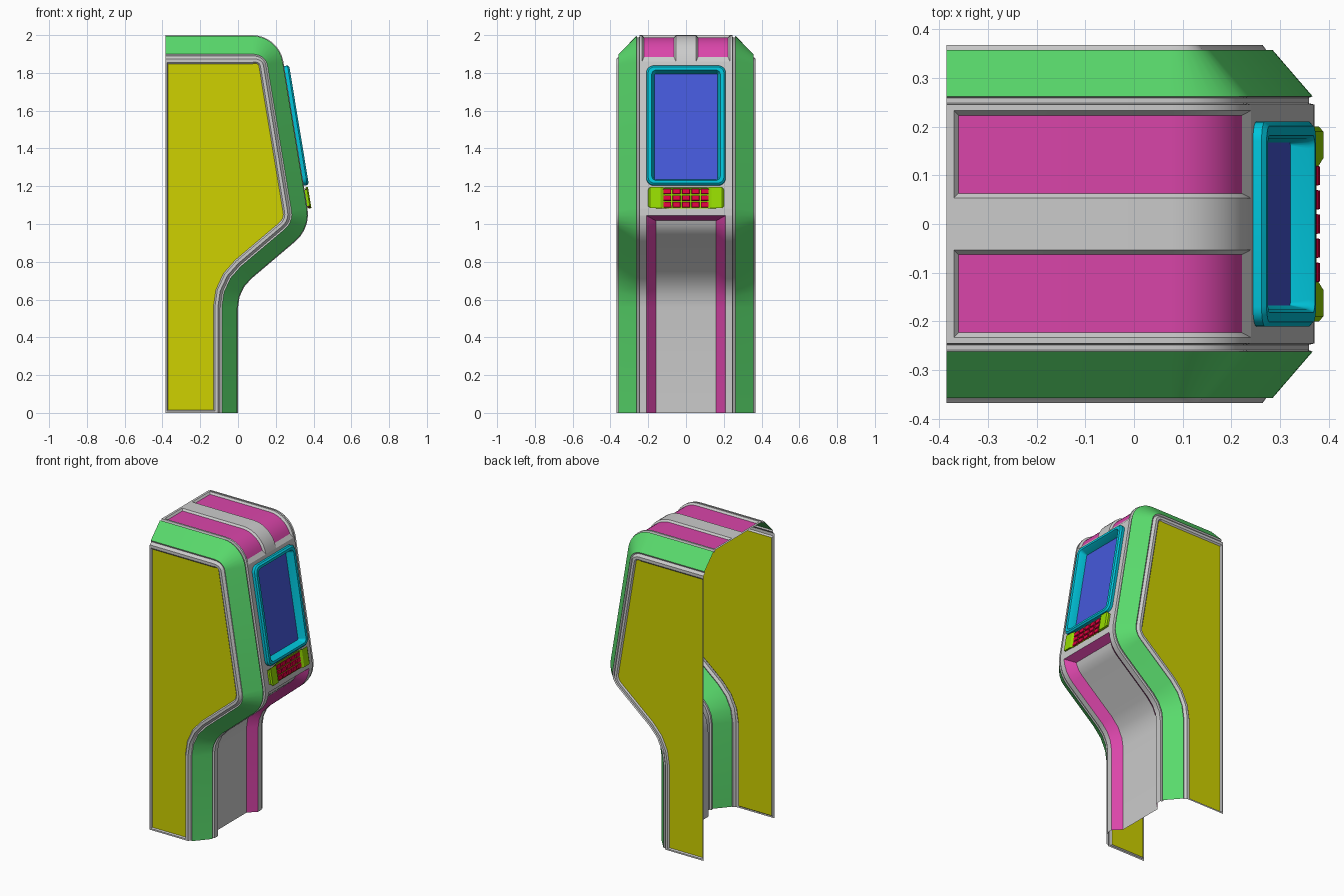
import bpy, bmesh, math
from mathutils import Vector

if "Cube" in bpy.data.objects:
    bpy.data.objects.remove(bpy.data.objects["Cube"])

COL = {'green': (0.1, 0.7, 0.15, 1), 'yellow': (0.62, 0.64, 0.0, 1), 'pink': (0.7, 0.06, 0.4, 1),
       'cyan': (0.0, 0.55, 0.7, 1), 'blue': (0.06, 0.1, 0.7, 1), 'lime': (0.3, 0.7, 0.0, 1),
       'red': (0.75, 0.0, 0.05, 1)}


def build(name, faces, color=None):
    """Weld a list of polygons into one object facing away from the body core."""
    bm = bmesh.new()
    for f in faces:
        bm.faces.new([bm.verts.new(p) for p in f])
    bmesh.ops.remove_doubles(bm, verts=bm.verts, dist=1e-5)
    bmesh.ops.recalc_face_normals(bm, faces=bm.faces)
    core = Vector((-0.2, 0, 0.9))
    if sum(f.normal.dot(f.calc_center_median() - core) * f.calc_area() for f in bm.faces) < 0:
        bmesh.ops.reverse_faces(bm, faces=bm.faces)
    me = bpy.data.meshes.new(name)
    bm.to_mesh(me)
    bm.free()
    ob = bpy.data.objects.new(name, me)
    bpy.context.collection.objects.link(ob)
    if color:
        mat = bpy.data.materials.get(color) or bpy.data.materials.new(color)
        mat.diffuse_color = COL[color]
        mat.use_nodes = True
        mat.node_tree.nodes["Principled BSDF"].inputs["Base Color"].default_value = mat.diffuse_color
        me.materials.append(mat)
    bpy.ops.object.select_all(action='DESELECT')
    ob.select_set(True)
    bpy.context.view_layer.objects.active = ob
    bpy.ops.object.shade_smooth_by_angle(angle=math.radians(25))
    return ob


def bridge(a, b, closed=True):
    n = len(a)
    return [[a[i], a[(i + 1) % n], b[(i + 1) % n], b[i]] for i in range(n if closed else n - 1)]


# Side profile: stations of (point, outward normal) along a filleted polyline
CORNERS = [(-0.385, 2.0), (0.217, 2.0), (0.386, 0.977), (0.0, 0.65), (0.0, 0.0)]
FILLETS = {1: (0.168, 8), 2: (0.19, 5), 3: (0.2, 3)}
C = [Vector(c) for c in CORNERS]
D = [(C[i + 1] - C[i]).normalized() for i in range(4)]
N = [Vector((-d.y, d.x)) for d in D]
ST = [(Vector((x, 2.0)), N[0]) for x in (-0.385, -0.37, -0.36)]
for i, (r, seg) in FILLETS.items():
    turn = D[i - 1].angle_signed(D[i])
    side = 1 if D[i - 1].x * D[i].y - D[i - 1].y * D[i].x < 0 else -1
    start = C[i] - D[i - 1] * r * math.tan(abs(turn) / 2)
    centre = start - N[i - 1] * r * side
    a0 = math.atan2(N[i - 1].y, N[i - 1].x)
    for k in range(seg + 1):
        a = a0 - side * abs(turn) * k / seg
        n = Vector((math.cos(a), math.sin(a)))
        ST.append((centre + n * r * side, n))
ST.append((C[4], N[3]))
LAST = len(ST) - 1
TOP_END, FRONT_END, RECESS = 11, 12, 13


def at(i, y, d=0.0):
    p, n = ST[i]
    if d > 0.05:  # the chamfer is a little deeper on the roof
        d *= 1 + 0.17 * max(0, n.y) ** 2
    q = p - n * d
    return Vector((q.x, y, q.y))


def sweep(section, i0=0, i1=LAST):
    """Sheet along the profile from (y, inset) section points."""
    faces = []
    for a, b in zip(section, section[1:]):
        faces += bridge([at(i, *a) for i in range(i0, i1 + 1)],
                        [at(i, *b) for i in range(i0, i1 + 1)], False)
    return faces


FN = Vector((N[1].x, 0, N[1].y))


def front(y, z, h=0.0):
    """Point on the sloped front at height z, raised by h."""
    t = (z - C[1].y) / (C[2].y - C[1].y)
    return Vector((C[1].x + (C[2].x - C[1].x) * t, y, z)) + FN * h


def front_rect(y0, y1, z0, z1, h=0.0):
    return [front(y0, z0, h), front(y1, z0, h), front(y1, z1, h), front(y0, z1, h)]


def rounded(hy, z0, z1, r, h, seg=5):
    pts = []
    for q, (y, z) in enumerate([(hy - r, z1 - r), (r - hy, z1 - r), (r - hy, z0 + r), (hy - r, z0 + r)]):
        for k in range(seg + 1):
            a = math.pi / 2 * (q + k / seg)
            pts.append(front(y + r * math.cos(a), z + r * math.sin(a), h))
    return pts


# Side loop: profile inset by d, closed along the back and the floor
def side_loop(y, d, back, floor):
    pts = [at(i, y, d) for i in range(3, LAST + 1)]
    pts.insert(0, Vector((back, y, pts[0].z)))
    pts[-1].z = floor
    return pts + [Vector((back, y, floor))]


for s, side in ((-1, 'right'), (1, 'left')):
    # Chamfered trim, seams and side panel
    build(side + '_trim', sweep([(s * 0.262, 0.004), (s * 0.357, 0.086)]), 'green')
    build(side + '_seam', sweep([(s * 0.245, 0), (s * 0.248, 0.012), (s * 0.259, 0.012), (s * 0.262, 0.004)]))
    outer = side_loop(s * 0.368, 0.107, -0.385, 0)
    inner = side_loop(s * 0.368, 0.123, -0.377, 0.01)
    panel = side_loop(s * 0.36, 0.131, -0.371, 0.016)
    build(side + '_side_frame', bridge(outer, inner) + bridge(inner, panel)
          + sweep([(s * 0.357, 0.086), (s * 0.353, 0.094), (s * 0.358, 0.1), (s * 0.368, 0.107)]))
    build(side + '_side_panel', [panel], 'yellow')

# Centre body: roof strips, front around the screen hole, rails beside the recess
body = sweep([(-0.053, 0), (0.053, 0)], 0, TOP_END)
for s in (-1, 1):
    body += sweep([(s * 0.233, 0), (s * 0.245, 0)], 0, TOP_END)
    body += sweep([(s * 0.053, 0), (s * 0.233, 0)], 0, 1)
    body += sweep([(s * 0.21, 0), (s * 0.245, 0)], RECESS, LAST)

    # Sunken roof panels
    def roof_loop(y0, y1, d, lo, hi):
        ids = [min(max(i, lo), hi) for i in range(1, TOP_END + 1)]
        return [at(i, s * y0, d) for i in ids] + [at(i, s * y1, d) for i in reversed(ids)]
    body += bridge(roof_loop(0.053, 0.233, 0, 1, TOP_END), roof_loop(0.063, 0.223, 0.012, 2, TOP_END - 1))
    build('roof_panel', sweep([(s * 0.063, 0.012), (s * 0.223, 0.012)], 2, TOP_END - 1), 'pink')
    z_top, z_low = ST[TOP_END][0].y, ST[FRONT_END][0].y
    ya, yb = sorted((s * 0.19, s * 0.245))
    body.append(front_rect(ya, yb, z_low, z_top))
body += [front_rect(-0.19, 0.19, z_low, 1.225), front_rect(-0.19, 0.19, 1.82, z_top)]
body += sweep([(-0.245, 0), (0.245, 0)], FRONT_END, RECESS)
build('centre_body', body)

# Leg recess: pink sloped walls and grey floor
ids = range(RECESS, LAST + 1)
low_ids = [max(i, RECESS + 1) for i in ids]
DEPTH = 0.05
rim = [at(i, -0.21) for i in reversed(ids)] + [at(i, 0.21) for i in ids]
base = [at(i, -0.16, DEPTH) for i in reversed(low_ids)] + [at(i, 0.16, DEPTH) for i in low_ids]
build('recess_walls', bridge(rim, base, False), 'pink')
build('recess_floor', sweep([(-0.16, DEPTH), (0.16, DEPTH)], RECESS + 1))

# Screen bezel and screen
rings = [rounded(0.21, 1.203, 1.836, 0.04, 0), rounded(0.21, 1.203, 1.836, 0.04, 0.018),
         rounded(0.201, 1.212, 1.827, 0.034, 0.027), rounded(0.182, 1.226, 1.811, 0.025, 0.027),
         rounded(0.175, 1.231, 1.806, 0.02, 0.015), rounded(0.167, 1.24, 1.798, 0.006, -0.022)]
build('screen_bezel', [f for a, b in zip(rings, rings[1:]) for f in bridge(a, b)], 'cyan')
build('screen', [rings[-1]], 'blue')

# Keypad housing with dipped middle and rounded ends
sec = [(-0.2, -0.005), (-0.2, 0.013), (-0.19, 0.02), (-0.135, 0.02), (-0.112, 0.006)]
sec += [(-y, h) for y, h in reversed(sec)]
trim = [0.012 if abs(y) > 0.195 else 0 for y, h in sec]
low = [front(y, 1.081 + t, h) for (y, h), t in zip(sec, trim)]
high = [front(y, 1.193 - t, h) for (y, h), t in zip(sec, trim)]
build('keypad_housing', bridge(low, high) + [low, high], 'lime')

# Keys
keys = []
for col in range(5):
    for row in range(3):
        y, z = (col - 2) * 0.0435 * 1.14, 1.136 + (row - 1) * 0.035
        a = front_rect(y - 0.021, y + 0.021, z - 0.0145, z + 0.0145, 0.004)
        b = front_rect(y - 0.019, y + 0.019, z - 0.0125, z + 0.0125, 0.014)
        keys += bridge(a, b) + [b]
build('keys', keys, 'red')
